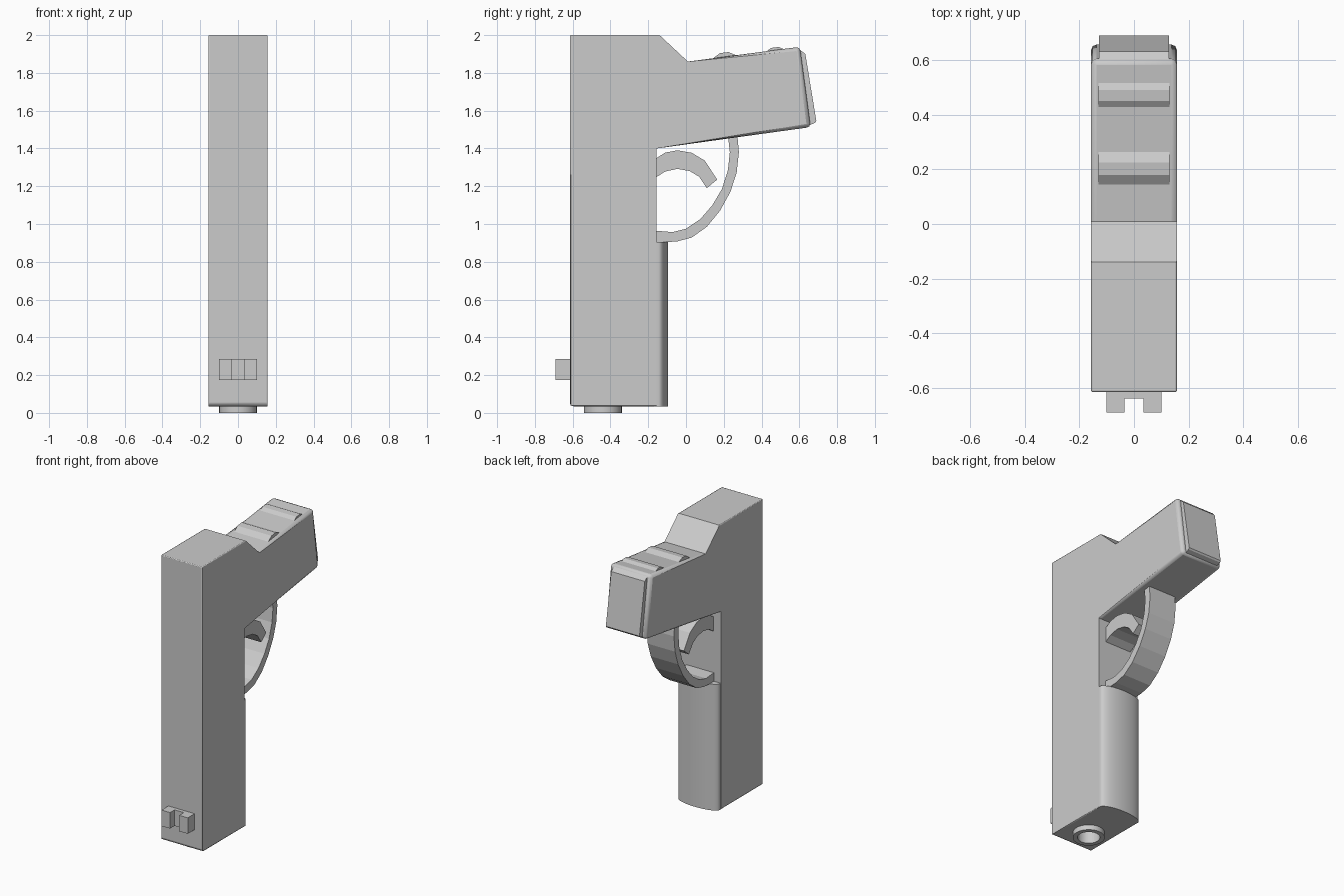
import bpy, bmesh, math
from mathutils import Matrix, Vector

cube = bpy.data.objects.get("Cube")
if cube:
    bpy.data.objects.remove(cube)

grey = bpy.data.materials.new("plain grey")
grey.use_nodes = True
COLOUR = (0.6, 0.6, 0.6, 1)
grey.diffuse_color = COLOUR
grey.node_tree.nodes["Principled BSDF"].inputs["Base Color"].default_value = COLOUR


def finish(name, bm, smooth=None):
    bmesh.ops.recalc_face_normals(bm, faces=bm.faces)
    mesh = bpy.data.meshes.new(name)
    bm.to_mesh(mesh)
    bm.free()
    mesh.materials.append(grey)
    ob = bpy.data.objects.new(name, mesh)
    bpy.context.collection.objects.link(ob)
    if smooth:
        bpy.ops.object.select_all(action='DESELECT')
        bpy.context.view_layer.objects.active = ob
        ob.select_set(True)
        bpy.ops.object.shade_smooth_by_angle(angle=math.radians(smooth))
    return ob


def extrude(profile, start, step):
    """Solid from a closed outline of 3D points, pushed along step."""
    bm = bmesh.new()
    face = bm.faces.new([bm.verts.new(Vector(p) + Vector(start)) for p in profile])
    new = bmesh.ops.extrude_face_region(bm, geom=[face])["geom"]
    bmesh.ops.translate(bm, vec=step,
                        verts=[v for v in new if isinstance(v, bmesh.types.BMVert)])
    return bm


def side_solid(profile, half):
    return extrude([(0, y, z) for y, z in profile], (-half, 0, 0), (2 * half, 0, 0))


def cylinder(radius, depth, sides, matrix):
    bm = bmesh.new()
    bmesh.ops.create_cone(bm, cap_ends=True, segments=sides, radius1=radius,
                          radius2=radius, depth=depth, matrix=matrix)
    return bm


def cut(ob, cutter):
    cutter.hide_render = True
    cutter.hide_viewport = True
    mod = ob.modifiers.new("bore", 'BOOLEAN')
    mod.operation = 'DIFFERENCE'
    mod.solver = 'EXACT'
    mod.object = cutter


HALF = 0.157

# Main body and angled handle in one outline, softer edges on the handle
bm = side_solid([(-0.615, 0.035), (-0.615, 2), (-0.14, 2), (0.01, 1.86), (0.603, 1.938),
                 (0.66, 1.513), (-0.155, 1.4), (-0.155, 0.035)], HALF)
weight = bm.edges.layers.float.new("bevel_weight_edge")
for e in bm.edges:
    a, b = (v.co for v in e.verts)
    handle = max(a.y, b.y) > 0.3
    muzzle = max(a.z, b.z) < 0.1 and max(a.y, b.y) < -0.5
    inner = min(a.y, b.y) > -0.2 and max(a.y, b.y) < 0.1
    e[weight] = 1 if handle or muzzle else 0 if inner else 0.25
body = finish("body", bm, 30)
bevel = body.modifiers.new("soft edges", 'BEVEL')
bevel.limit_method = 'WEIGHT'
bevel.width = 0.02
bevel.segments = 2

# Muzzle ring and bore
bore = finish("bore_cutter", cylinder(0.07, 0.6, 32, Matrix.Translation((0, -0.44, 0))))
ring = finish("muzzle_ring",
              cylinder(0.1, 0.08, 32, Matrix.Translation((0, -0.44, 0.04))), 30)
for ob in (body, ring):
    cut(ob, bore)

# Rounded lower cover behind the barrel
arc = [math.pi * i / 20 for i in range(21)]
bm = extrude([(0.155 * math.cos(a), -0.145 + 0.05 * math.sin(a), 0) for a in arc]
             + [(-0.155, -0.17, 0), (0.155, -0.17, 0)], (0, 0, 0.035), (0, 0, 0.87))
finish("lower_cover", bm, 40)

# Trigger guard band
outer = [(0.272, 1.47), (0.28, 1.38), (0.268, 1.27), (0.235, 1.17), (0.18, 1.07),
         (0.11, 0.985), (0.03, 0.928), (-0.05, 0.907), (-0.17, 0.902)]
inner = [(-0.17, 0.965), (-0.07, 0.957), (0.0, 0.975), (0.075, 1.025), (0.14, 1.1),
         (0.19, 1.185), (0.222, 1.285), (0.232, 1.38), (0.222, 1.47)]
finish("trigger_guard", side_solid(outer + inner, 0.104))

# Curved trigger
finish("trigger", side_solid(
    [(-0.17, 1.34), (-0.11, 1.378), (-0.045, 1.39), (0.03, 1.377), (0.1, 1.335),
     (0.165, 1.235), (0.11, 1.19), (0.07, 1.25), (0.02, 1.28), (-0.045, 1.292),
     (-0.11, 1.278), (-0.17, 1.24)], 0.1))

# End plate on the handle
bm = side_solid([(0.6, 1.925), (0.632, 1.9), (0.69, 1.545), (0.683, 1.535), (0.65, 1.522)],
                0.128)
finish("end_plate", bm)

# Raised ridges on top of the handle
for name, y, z, r in (("front_ridge", 0.213, 1.823, 0.088), ("rear_ridge", 0.48, 1.861, 0.077)):
    m = Matrix.Translation((0, y, z)) @ Matrix.Rotation(math.radians(90), 4, 'Y') \
        @ Matrix.Rotation(math.radians(22), 4, 'Z')
    finish(name, cylinder(r, 0.26, 12, m))

# Notched sight near the muzzle
bm = extrude([(x, y, 0) for x, y in
              ((-0.1, -0.6), (-0.1, -0.69), (-0.035, -0.69), (-0.035, -0.64),
               (0.035, -0.64), (0.035, -0.69), (0.1, -0.69), (0.1, -0.6))],
             (0, 0, 0.175), (0, 0, 0.11))
finish("sight", bm)
